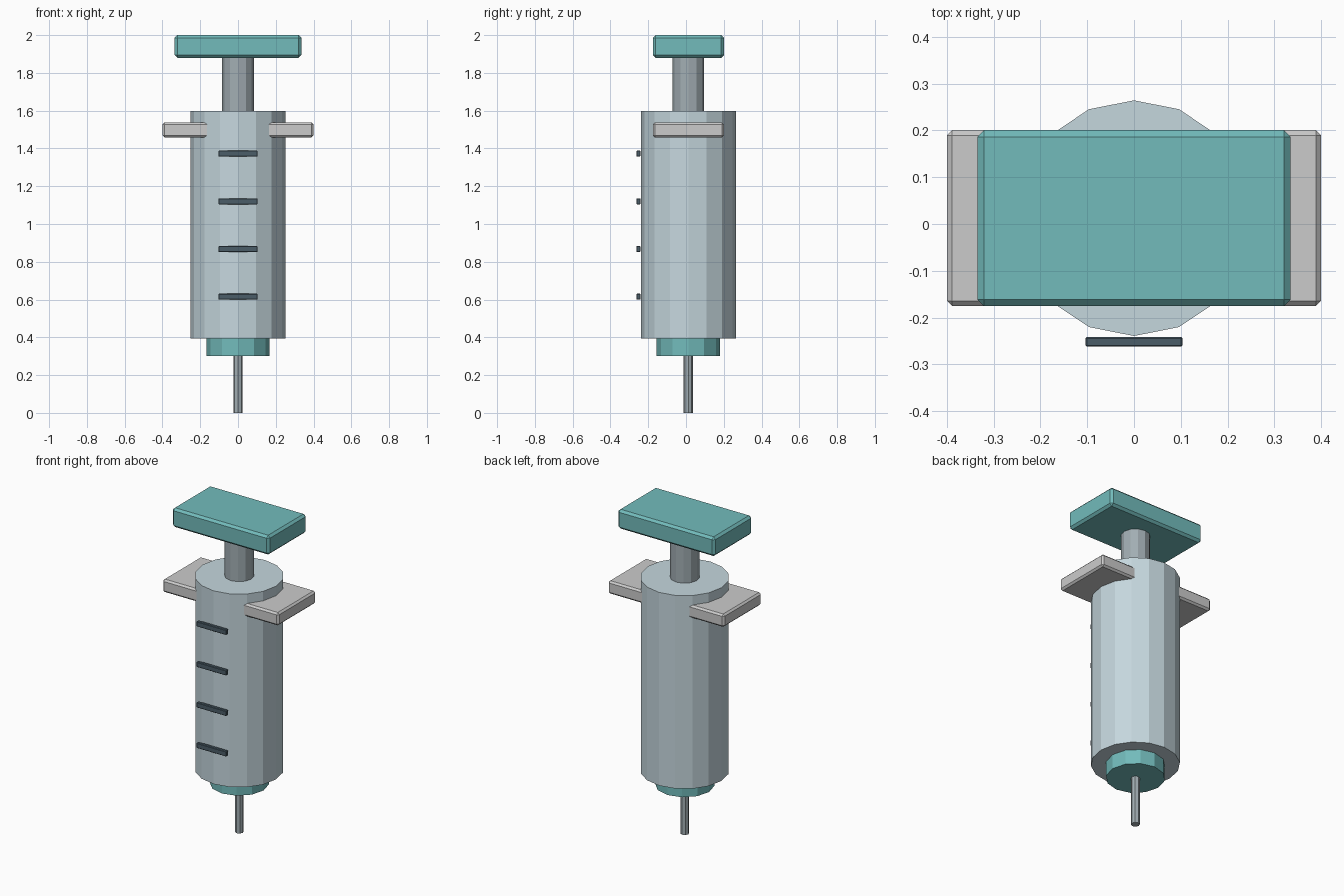
import bpy

if "Cube" in bpy.data.objects:
    bpy.data.objects.remove(bpy.data.objects["Cube"])

CY = 0.0125  # the body axis sits slightly behind centre because of the front marks


def material(name, rgb):
    m = bpy.data.materials.new(name)
    m.diffuse_color = (*rgb, 1)
    m.use_nodes = True
    m.node_tree.nodes["Principled BSDF"].inputs["Base Color"].default_value = m.diffuse_color
    return m


TEAL = material("teal", (0.17, 0.50, 0.50))
GLASS = material("pale_blue", (0.56, 0.68, 0.73))
STEEL = material("steel", (0.36, 0.42, 0.45))
DARK = material("dark_slate", (0.07, 0.11, 0.14))
LIGHT = material("light_grey", (0.62, 0.64, 0.63))


def finish(name, mat):
    ob = bpy.context.object
    ob.name = name
    ob.data.materials.append(mat)
    return ob


def cylinder(name, radius, z0, z1, sides, mat):
    bpy.ops.mesh.primitive_cylinder_add(vertices=sides, radius=radius, depth=z1 - z0,
                                        location=(0, CY, (z0 + z1) / 2))
    return finish(name, mat)


def block(name, size, location, bevel, mat):
    bpy.ops.mesh.primitive_cube_add(size=1, location=location)
    ob = finish(name, mat)
    ob.scale = size
    bpy.ops.object.transform_apply(location=False, rotation=False, scale=True)
    mod = ob.modifiers.new("bevel", 'BEVEL')
    mod.width = bevel
    mod.segments = 1
    return ob


# Stacked round parts
cylinder("needle", 0.025, 0.0, 0.32, 8, STEEL)
cylinder("needle_hub", 0.168, 0.302, 0.41, 12, TEAL)
cylinder("barrel", 0.252, 0.393, 1.597, 16, GLASS)
cylinder("plunger_rod", 0.084, 1.58, 1.9, 12, STEEL)

# Finger flange passing through the barrel, and thumb plate
block("finger_flange", (0.80, 0.376, 0.08), (0, CY, 1.498), 0.011, LIGHT)
block("thumb_plate", (0.67, 0.376, 0.12), (0, CY, 1.94), 0.014, TEAL)

# Measuring marks up the front
for i in range(4):
    block(f"measure_mark_{i + 1}", (0.207, 0.021, 0.032),
          (0, -0.252, 0.615 + 0.2525 * i), 0.003, DARK)
